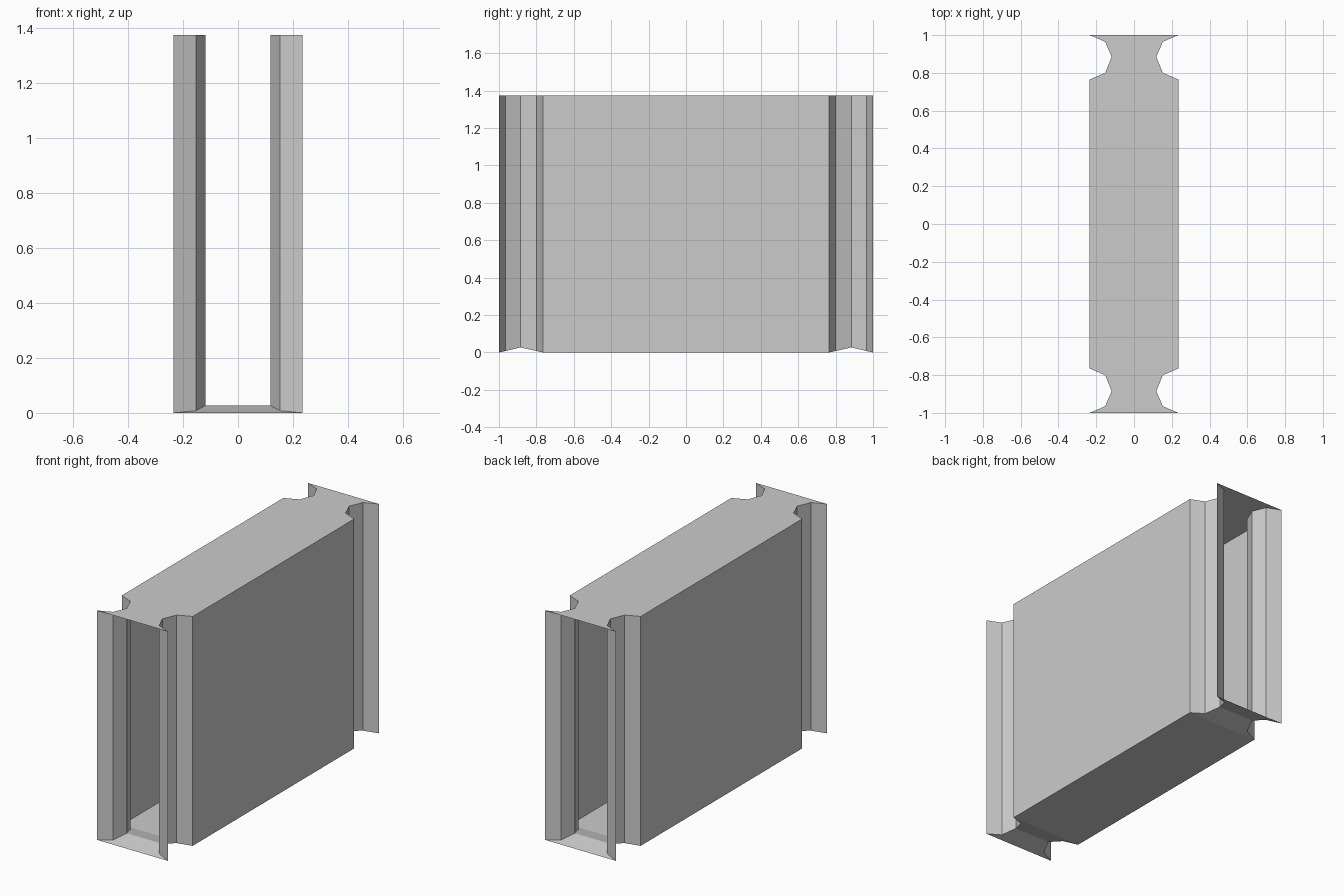
import bpy
import bmesh

if "Cube" in bpy.data.objects:
    bpy.data.objects.remove(bpy.data.objects["Cube"])

HEIGHT = 1.375

# Pinched groove near one end: (y, half width, floor height)
groove = [
    (-1.0, 0.235, 0.0),
    (-0.965, 0.153, 0.008),
    (-0.885, 0.118, 0.027),
    (-0.80, 0.153, 0.008),
    (-0.765, 0.235, 0.0),
]
# Mirror the groove to the other end
stations = groove + [(-y, w, z) for y, w, z in reversed(groove)]

# Open-ended thin sleeve: loft a rectangular ring through the stations
bm = bmesh.new()
rings = []
for y, w, z in stations:
    corners = [(-w, z), (w, z), (w, HEIGHT), (-w, HEIGHT)]
    rings.append([bm.verts.new((cx, y, cz)) for cx, cz in corners])

for a, b in zip(rings, rings[1:]):
    for i in range(4):
        j = (i + 1) % 4
        bm.faces.new((a[i], a[j], b[j], b[i]))

bm.normal_update()
# Make sure the roof faces outward
roof = max(bm.faces, key=lambda f: f.calc_center_median().z)
if roof.normal.z < 0:
    bmesh.ops.reverse_faces(bm, faces=bm.faces[:])

mesh = bpy.data.meshes.new("sleeve_shell")
bm.to_mesh(mesh)
bm.free()
shell = bpy.data.objects.new("sleeve_shell", mesh)
bpy.context.collection.objects.link(shell)
